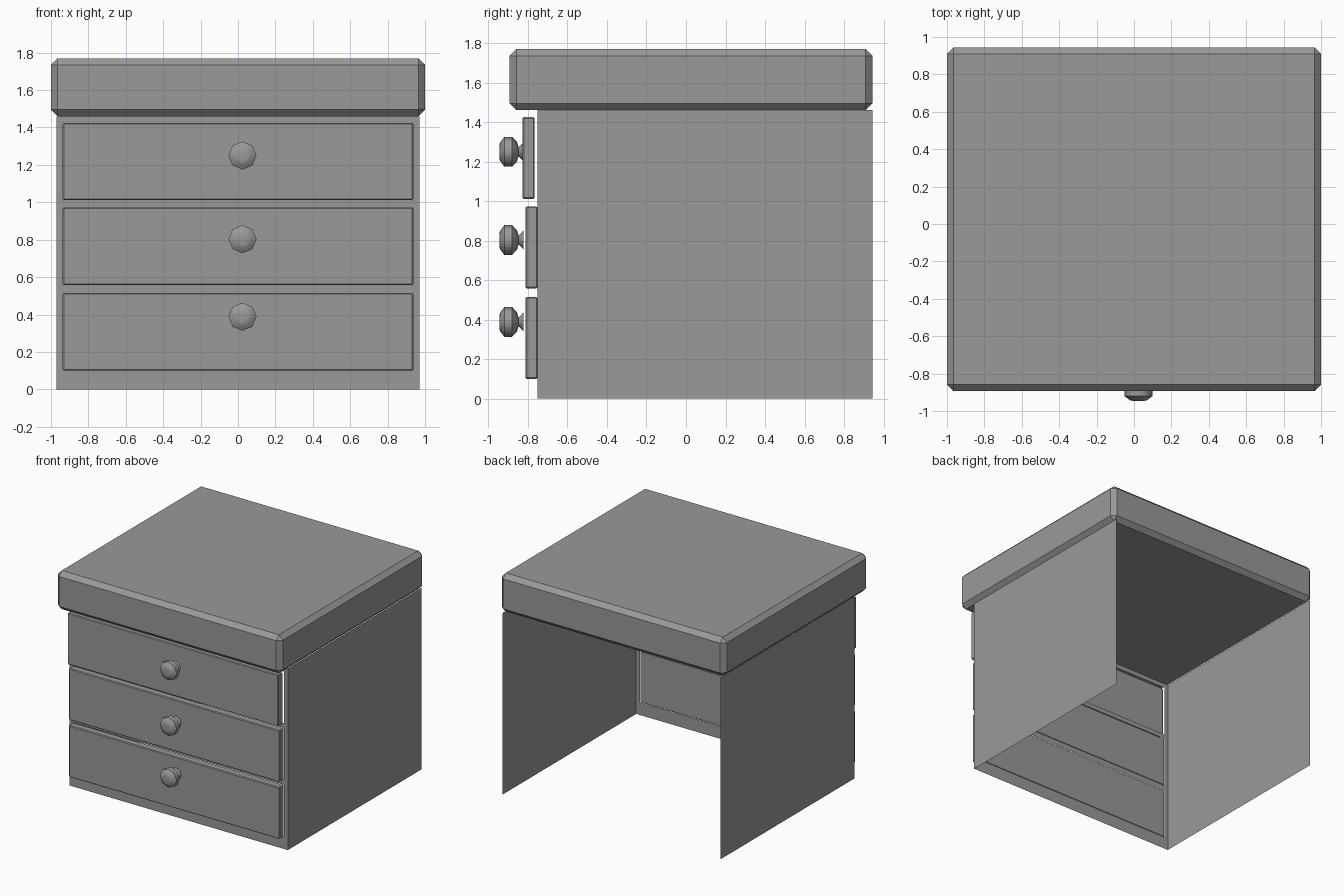
import bpy, bmesh, math

if "Cube" in bpy.data.objects:
    bpy.data.objects.remove(bpy.data.objects["Cube"])

HALF_W, FRONT, BACK, BODY_TOP = 0.97, -0.753, 0.945, 1.46

grey = bpy.data.materials.new("dark_grey")
grey.diffuse_color = (0.32, 0.32, 0.32, 1)
grey.use_nodes = True
grey.node_tree.nodes["Principled BSDF"].inputs["Base Color"].default_value = grey.diffuse_color


def finish(bm, name):
    mesh = bpy.data.meshes.new(name)
    bm.to_mesh(mesh)
    bm.free()
    mesh.materials.append(grey)
    obj = bpy.data.objects.new(name, mesh)
    bpy.context.collection.objects.link(obj)
    return obj


def chamfered_box(name, lo, hi, chamfer):
    bm = bmesh.new()
    bmesh.ops.create_cube(bm, size=1)
    for v in bm.verts:
        v.co = [hi[i] if v.co[i] > 0 else lo[i] for i in range(3)]
    bmesh.ops.bevel(bm, geom=bm.edges[:], offset=chamfer, segments=1,
                    profile=0.5, affect='EDGES')
    return finish(bm, name)


def quad(bm, pts):
    return bm.faces.new([bm.verts.new(p) for p in pts])


# Thick top slab with single-segment chamfers
chamfered_box("top_slab", (-1, -0.894, 1.46), (1, 0.945, 1.77), 0.035)

# Thin shell: two sides and a front with drawer openings, open at back
bm = bmesh.new()
quad(bm, [(HALF_W, FRONT, 0), (HALF_W, BACK, 0),
          (HALF_W, BACK, BODY_TOP), (HALF_W, FRONT, BODY_TOP)])
quad(bm, [(-HALF_W, BACK, 0), (-HALF_W, FRONT, 0),
          (-HALF_W, FRONT, BODY_TOP), (-HALF_W, BACK, BODY_TOP)])
drawers = [(0.10, 0.515, -0.812), (0.558, 0.973, -0.812), (1.011, 1.425, -0.827)]
xs = [-HALF_W, -0.937, 0.937, HALF_W]
zs = [0] + [z for d in drawers for z in d[:2]] + [BODY_TOP]
for i in range(3):
    for j in range(len(zs) - 1):
        if not (i == 1 and j % 2 == 1):
            quad(bm, [(xs[i], FRONT, zs[j]), (xs[i + 1], FRONT, zs[j]),
                      (xs[i + 1], FRONT, zs[j + 1]), (xs[i], FRONT, zs[j + 1])])
bmesh.ops.remove_doubles(bm, verts=bm.verts[:], dist=0.0005)
finish(bm, "cabinet_shell")

# Drawer fronts filling the openings
for k, (z0, z1, y) in enumerate(drawers):
    chamfered_box(f"drawer_front_{k + 1}", (xs[1], y, z0),
                  (xs[2], y + 0.06, z1), 0.006)

# Eight-sided turned knobs: (radius, y) profile from the neck to the face
profile = [(0.048, -0.823), (0.022, -0.848), (0.05, -0.856), (0.075, -0.88),
           (0.075, -0.92), (0.046, -0.942), (0.031, -0.945)]
for k, z in enumerate((0.388, 0.803, 1.25)):
    bm = bmesh.new()
    rings = [[bm.verts.new((0.024 + r * math.sin(a * math.pi / 4), y,
                            z + r * math.cos(a * math.pi / 4)))
              for a in range(8)] for r, y in profile]
    for p, q in zip(rings, rings[1:]):
        for i in range(8):
            j = (i + 1) % 8
            bm.faces.new((p[i], p[j], q[j], q[i]))
    bm.faces.new(rings[-1])
    bmesh.ops.recalc_face_normals(bm, faces=bm.faces[:])
    # Smooth around the turning, crisp at the rim rings
    for f in bm.faces:
        f.smooth = True
    for ring in (rings[1], rings[3], rings[4]):
        for i in range(8):
            bm.edges.get((ring[i], ring[(i + 1) % 8])).smooth = False
    finish(bm, f"drawer_knob_{k + 1}")
